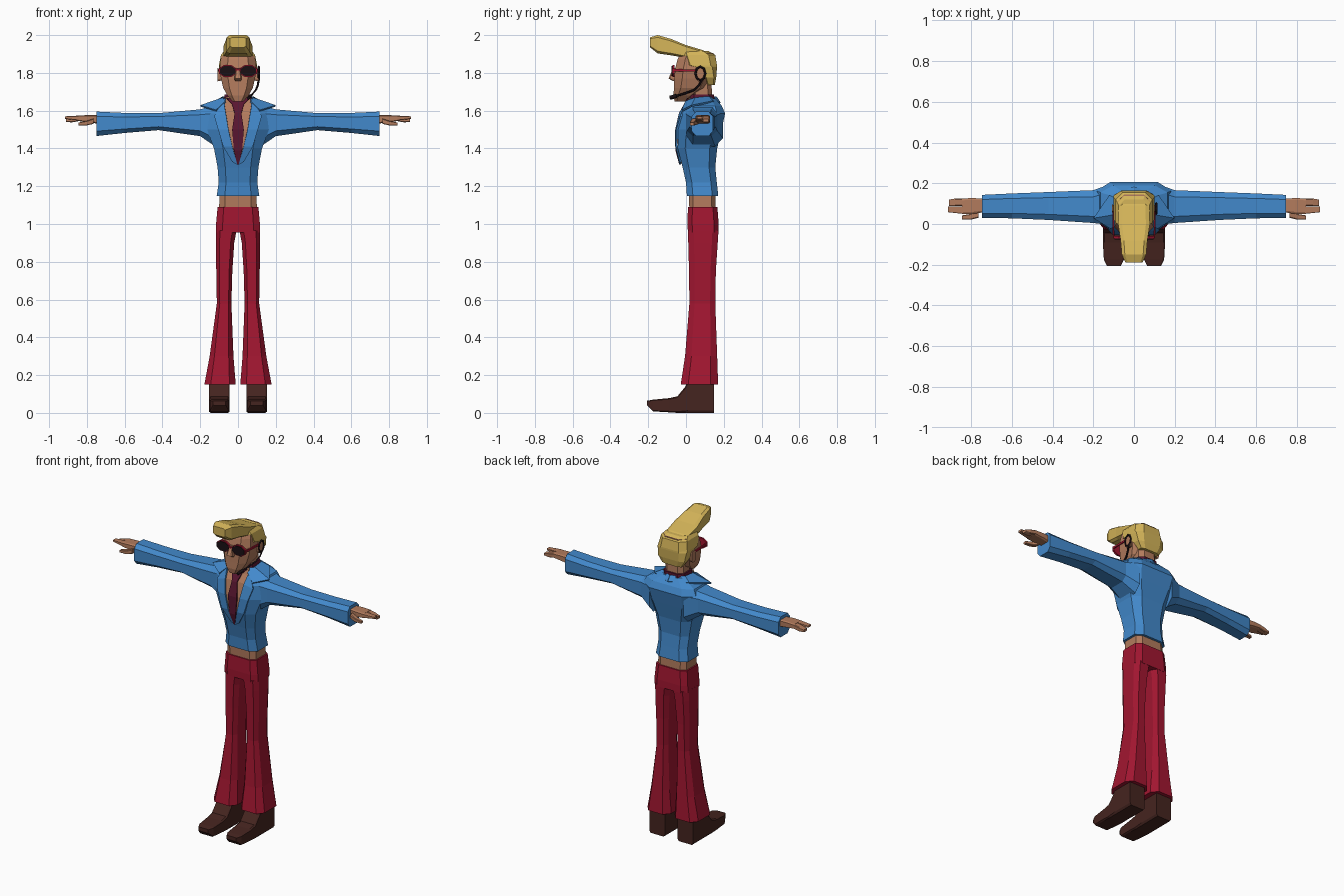
import bpy, bmesh, math

def mat(name, r, g, b):
    m = bpy.data.materials.new(name)
    m.diffuse_color = (r, g, b, 1)
    return m

BLUE = mat("jacket_blue", .055, .25, .6)
RED = mat("trouser_red", .36, .008, .03)
SKIN = mat("skin", .45, .2, .11)
HAIR = mat("blond", .66, .46, .1)
BROWN = mat("shoe_brown", .06, .018, .014)
WINE = mat("wine", .1, .008, .03)
DARK = mat("dark", .01, .005, .007)


def finish(name, bm, m, mirror=False, thick=0):
    bmesh.ops.recalc_face_normals(bm, faces=bm.faces)
    me = bpy.data.meshes.new(name)
    bm.to_mesh(me)
    bm.free()
    ob = bpy.data.objects.new(name, me)
    bpy.context.collection.objects.link(ob)
    me.materials.append(m)
    if thick:
        s = ob.modifiers.new("thickness", 'SOLIDIFY')
        s.thickness = thick
        s.offset = 0
    if mirror:
        mod = ob.modifiers.new("mirror", 'MIRROR')
        mod.use_mirror_merge = False
    return ob


def loft(name, axis, rows, m, ch=.3, mirror=False):
    """Skin chamfered-box sections: each row is (t, a0, a1, b0, b1)."""
    bm = bmesh.new()
    rings = []
    for t, a0, a1, b0, b1 in rows:
        ac, bc, ah, bh = (a0 + a1) / 2, (b0 + b1) / 2, (a1 - a0) / 2, (b1 - b0) / 2
        k = 1 - ch
        ring = []
        for u, v in ((1, k), (k, 1), (-k, 1), (-1, k), (-1, -k), (-k, -1), (k, -1), (1, -k)):
            p = [ac + u * ah, bc + v * bh]
            p.insert(axis, t)
            ring.append(bm.verts.new(p))
        rings.append(ring)
    for r, s in zip(rings, rings[1:]):
        for i in range(8):
            j = (i + 1) % 8
            bm.faces.new((r[i], r[j], s[j], s[i]))
    bm.faces.new(rings[0])
    bm.faces.new(rings[-1])
    return finish(name, bm, m, mirror)


def sym(rows):
    """Rows (z, half width, y0, y1) as symmetric sections."""
    return [(z, -w, w, y0, y1) for z, w, y0, y1 in rows]


def strip(name, left, right, m, mirror=False, thick=.01):
    bm = bmesh.new()
    a = [bm.verts.new(p) for p in left]
    b = [bm.verts.new(p) for p in right]
    for i in range(len(a) - 1):
        bm.faces.new((a[i], b[i], b[i + 1], a[i + 1]))
    return finish(name, bm, m, mirror, thick)


def front_strip(name, rows, m, thick):
    """Centred strip from rows (half width, y, z)."""
    return strip(name, [(-w, y, z) for w, y, z in rows], [(w, y, z) for w, y, z in rows], m, False, thick)


def wire(name, pts, m, r, closed=False):
    cu = bpy.data.curves.new(name, 'CURVE')
    cu.dimensions = '3D'
    cu.bevel_depth = r
    cu.bevel_resolution = 0
    cu.use_fill_caps = True
    sp = cu.splines.new('POLY')
    sp.points.add(len(pts) - 1)
    for p, c in zip(sp.points, pts):
        p.co = (*c, 1)
    sp.use_cyclic_u = closed
    cu.materials.append(m)
    ob = bpy.data.objects.new(name, cu)
    bpy.context.collection.objects.link(ob)
    return ob


# Shoes
loft("shoes", 1, [(-.207, .065, .132, .04, .064), (-.175, .05, .148, .008, .07), (-.09, .045, .153, .003, .078),
                  (-.045, .045, .153, 0, .088), (-.003, .045, .153, 0, .14), (.01, .045, .153, 0, .17),
                  (.148, .045, .153, 0, .17)], BROWN, .15, True)

# Flared trousers
loft("trouser_legs", 2, [(.15, .012, .178, -.028, .17), (.3, .024, .15, -.005, .165), (.58, .035, .112, .018, .155),
                         (.75, .03, .115, .016, .158), (.9, .02, .117, .012, .168), (.965, .008, .117, .01, .172)],
     RED, .4, True)
loft("trouser_hips", 2, sym([(.955, .117, .01, .173), (1.0, .116, .008, .173), (1.09, .108, .01, .166)]), RED, .3)
loft("bare_waist", 2, sym([(1.07, .1, .018, .158), (1.17, .098, .015, .155)]), SKIN, .3)

# Jacket body and sleeves
loft("jacket_body", 2, sym([(1.147, .113, .005, .171), (1.22, .102, .0, .163), (1.3, .108, -.018, .155),
                            (1.4, .127, -.044, .165), (1.5, .165, -.042, .188), (1.585, .185, -.022, .207),
                            (1.625, .165, .005, .19), (1.665, .08, .02, .155)]), BLUE, .38)
loft("sleeves", 0, [(.12, -.005, .195, 1.41, 1.63), (.2, .005, .166, 1.465, 1.607), (.42, .02, .157, 1.497, 1.587),
                    (.6, .028, .15, 1.482, 1.588), (.748, .03, .143, 1.466, 1.595)], BLUE, .4, True)

# Open chest, tie, lapels and collar wings
front_strip("bare_chest", [(.004, -.026, 1.32), (.032, -.047, 1.41), (.055, -.045, 1.5), (.068, -.024, 1.585),
                           (.07, .004, 1.63), (.065, .02, 1.67)], SKIN, .006)
front_strip("tie", [(.004, -.032, 1.315), (.022, -.052, 1.39), (.031, -.053, 1.5), (.018, -.034, 1.585),
                    (.032, -.006, 1.635), (.06, .01, 1.665)], WINE, .008)
strip("lapels", [(.002, -.03, 1.315), (.03, -.052, 1.41), (.05, -.052, 1.5), (.064, -.032, 1.585), (.075, .005, 1.65)],
      [(.03, -.03, 1.33), (.078, -.05, 1.41), (.105, -.047, 1.5), (.125, -.026, 1.57), (.105, -.01, 1.61)],
      BLUE, True)
strip("collar_wings", [(.066, .0, 1.648), (.08, .05, 1.665), (.078, .12, 1.672), (0, .158, 1.672)],
      [(.115, -.02, 1.6), (.198, .03, 1.625), (.12, .14, 1.648), (0, .18, 1.64)], BLUE, True)

# Hands with two finger blocks and a thumb
loft("palms", 0, [(.735, .058, .125, 1.53, 1.576), (.79, .05, .127, 1.538, 1.577), (.845, .05, .126, 1.545, 1.574)],
     SKIN, .25, True)
loft("front_fingers", 0, [(.84, .05, .087, 1.547, 1.574), (.915, .058, .086, 1.557, 1.57)], SKIN, .25, True)
loft("rear_fingers", 0, [(.84, .088, .126, 1.545, 1.573), (.88, .088, .125, 1.538, 1.565),
                         (.91, .089, .12, 1.54, 1.556)], SKIN, .25, True)
loft("thumbs", 0, [(.765, .03, .07, 1.53, 1.558), (.8, .022, .05, 1.522, 1.546), (.845, .022, .042, 1.522, 1.537)],
     SKIN, .25, True)

# Neck, shirt collar and head
loft("neck", 2, sym([(1.6, .062, .03, .14), (1.76, .062, .03, .135)]), SKIN, .4)
loft("shirt_collar", 2, sym([(1.645, .078, .012, .152), (1.685, .07, .018, .148)]), WINE, .4)
loft("head", 2, sym([(1.648, .028, -.06, -.005), (1.68, .056, -.066, .05), (1.72, .078, -.064, .11),
                     (1.77, .09, -.062, .138), (1.82, .097, -.058, .148), (1.87, .092, -.045, .15),
                     (1.905, .082, -.03, .145)]), SKIN, .42)
loft("nose", 2, sym([(1.758, .016, -.07, -.04), (1.77, .02, -.093, -.04), (1.825, .01, -.068, -.04)]), SKIN, .3)
loft("ears", 0, [(.085, .06, .088, 1.76, 1.82), (.108, .056, .096, 1.755, 1.825)], SKIN, .35, True)

# Swept-back hair and overhanging quiff
loft("hair_back", 2, sym([(1.735, .066, .11, .152), (1.775, .092, .095, .16), (1.83, .101, .035, .164),
                          (1.84, .101, -.01, .164), (1.895, .09, -.03, .155), (1.915, .075, -.03, .12)]), HAIR, .38)
loft("quiff", 1, [(-.19, -.042, .042, 1.935, 1.988), (-.15, -.06, .06, 1.903, 2.0), (-.08, -.066, .066, 1.893, 1.98),
                  (.0, -.078, .078, 1.88, 1.947), (.09, -.074, .074, 1.85, 1.92), (.14, -.058, .058, 1.82, 1.892)],
     HAIR, .25)

# Sunglasses
def lens(name, y, w, h, d, m):
    bm = bmesh.new()
    bmesh.ops.create_cone(bm, cap_ends=True, segments=8, radius1=1, radius2=1, depth=1)
    for v in bm.verts:
        a = math.atan2(v.co.y, v.co.x) + math.pi / 8
        v.co = (.055 + w * math.cos(a), y + v.co.z * d, 1.81 + h * math.sin(a))
    finish(name, bm, m, True)

lens("glasses_frames", -.066, .05, .035, .012, RED)
lens("glasses_lenses", -.07, .045, .03, .014, DARK)
loft("glasses_bridge", 0, [(-.02, -.076, -.066, 1.812, 1.822), (.02, -.076, -.066, 1.812, 1.822)], RED)
loft("glasses_temples", 1, [(-.068, .096, .104, 1.808, 1.82), (.07, .1, .107, 1.806, 1.818)], RED, .2, True)

# Headset worn on one ear
wire("earpiece", [(.11, .076 + .026 * math.cos(a), 1.797 + .036 * math.sin(a))
                  for a in [i * math.pi / 4 for i in range(8)]], DARK, .006, True)
wire("microphone_arm", [(.11, .085, 1.765), (.105, .07, 1.735), (.095, .045, 1.71), (.078, -.01, 1.69),
                        (.064, -.055, 1.677)], DARK, .006)
wire("microphone", [(.066, -.05, 1.678), (.056, -.085, 1.668)], DARK, .011)
